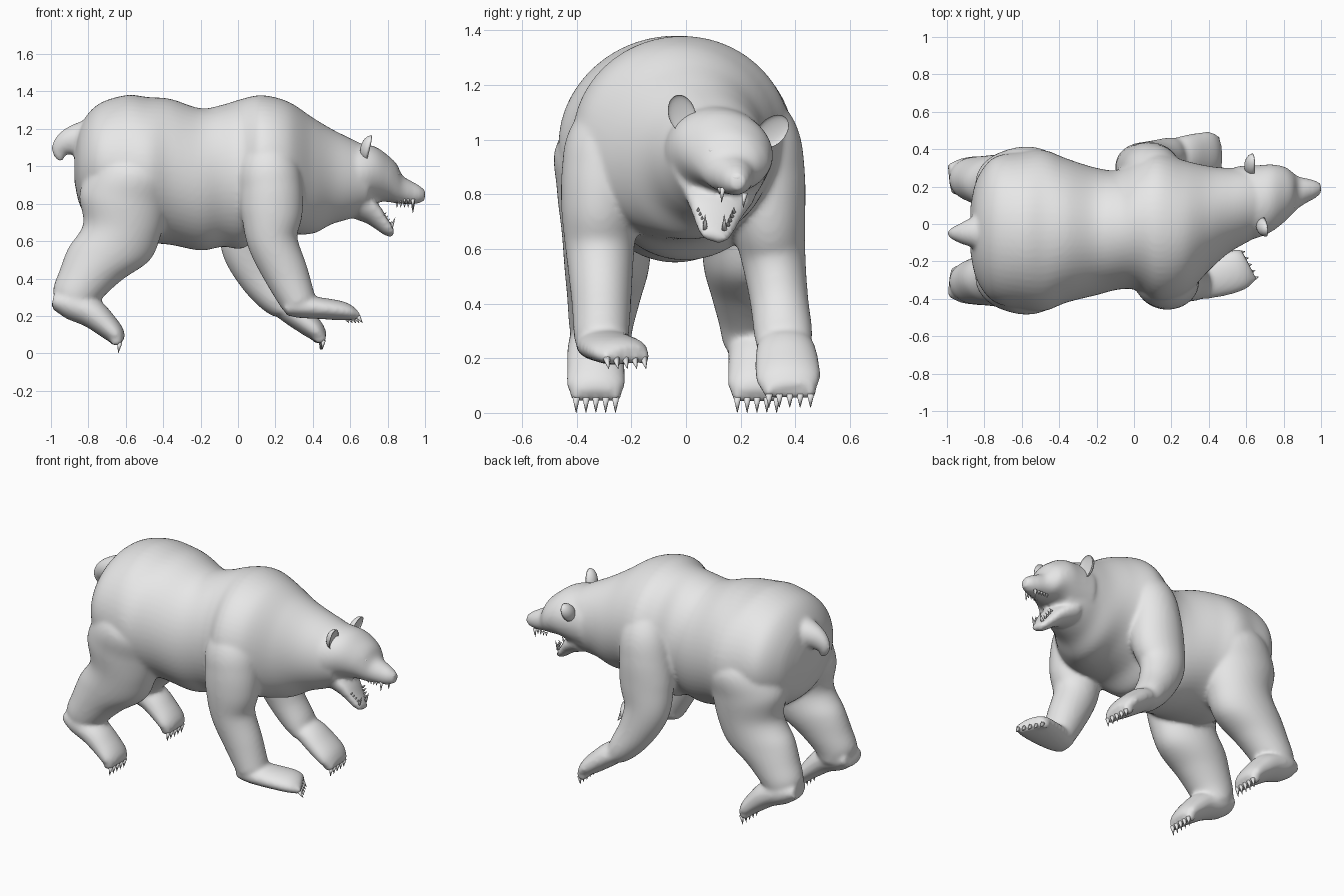
import bpy, bmesh, math
from mathutils import Vector, Matrix

cube = bpy.data.objects.get("Cube")
if cube:
    bpy.data.objects.remove(cube, do_unlink=True)

# One plain grey material
grey = bpy.data.materials.new("plain_grey")
grey.use_nodes = True
colour = (.8, .8, .8, 1)
grey.diffuse_color = colour
grey.node_tree.nodes["Principled BSDF"].inputs["Base Color"].default_value = colour


def finish(name, bm):
    """Turn a bmesh into a smooth shaded object."""
    bmesh.ops.recalc_face_normals(bm, faces=bm.faces[:])
    for face in bm.faces:
        face.smooth = True
    mesh = bpy.data.meshes.new(name)
    bm.to_mesh(mesh)
    bm.free()
    mesh.materials.append(grey)
    obj = bpy.data.objects.new(name, mesh)
    bpy.context.scene.collection.objects.link(obj)
    return obj


def smooth_path(stations, steps=6):
    """Resample the stations with a flowing spline."""
    pts = [Vector(s) for s in stations]
    last = len(pts) - 1
    path = []
    for i in range(last):
        a, b, c, d = (pts[min(max(j, 0), last)] for j in range(i - 1, i + 3))
        for k in range(steps):
            t = k / steps
            path.append((b * 2 + (c - a) * t + (a * 2 - b * 5 + c * 4 - d) * t**2
                         + (b * 3 - a - c * 3 + d) * t**3) * .5)
    return path + [pts[-1]]


def loft(bm, stations, axis=None, roll=0, scoop=1, sides=56):
    """Skin elliptical rings; a station is x, y, z, half thickness, half width.
    A scoop below one flattens the upper half."""
    path = smooth_path(stations)
    rings = []
    for i, p in enumerate(path):
        step = path[min(i + 1, len(path) - 1)] - path[max(i - 1, 0)]
        tangent = Vector(axis or step[:3]).normalized()
        side = Vector((0, 1, 0))
        side = (side - tangent * side.dot(tangent)).normalized()
        side.rotate(Matrix.Rotation(roll, 3, tangent))
        up = tangent.cross(side)
        centre = Vector(p[:3])
        thick, wide = max(p[3], .005), max(p[4], .005)
        ring = []
        for k in range(sides):
            angle = math.tau * k / sides
            rise = math.sin(angle)
            rise *= scoop if rise > 0 else 1
            ring.append(bm.verts.new(centre + side * wide * math.cos(angle)
                                     + up * thick * rise))
        rings.append(ring)
    for low, high in zip(rings, rings[1:]):
        for k in range(sides):
            n = (k + 1) % sides
            bm.faces.new((low[k], low[n], high[n], high[k]))
    bm.faces.new(rings[0][::-1])
    bm.faces.new(rings[-1])


def spike(bm, base, direction, length, radius):
    """Add one claw or tooth."""
    d = Vector(direction).normalized()
    place = Matrix.Translation(Vector(base) + d * length / 2)
    turn = d.to_track_quat('Z', 'Y').to_matrix().to_4x4()
    bmesh.ops.create_cone(bm, cap_ends=True, segments=8, radius1=radius,
                          radius2=.001, depth=length, matrix=place @ turn)


def ball(bm, centre, size, turn=Matrix.Identity(4)):
    """Add an ellipsoid."""
    matrix = Matrix.Translation(centre) @ turn @ Matrix.Diagonal((*size, 1))
    return bmesh.ops.create_uvsphere(bm, u_segments=20, v_segments=14,
                                     radius=1, matrix=matrix)["verts"]


skin = bmesh.new()
FORWARD = (1, 0, 0)

# Torso and neck, from rump to nape
loft(skin, [
    (-.875, -.03, 1, .08, .12), (-.84, -.03, 1, .22, .27),
    (-.75, -.03, 1.01, .32, .385), (-.6, -.035, .99, .39, .42),
    (-.48, -.035, .98, .39, .43), (-.36, -.035, .97, .39, .385),
    (-.2, -.04, .93, .38, .34), (-.08, -.03, .95, .38, .32),
    (.02, 0, .96, .4, .355), (.13, -.015, 1, .38, .4),
    (.27, -.02, .99, .355, .36), (.4, .03, .95, .31, .28),
    (.5, .07, .945, .255, .23), (.6, .1, .935, .215, .2),
    (.7, .12, .93, .17, .17)], FORWARD)

# Skull and muzzle, rolled slightly to one side
loft(skin, [
    (.55, .11, .94, .19, .2), (.66, .12, .95, .17, .195),
    (.74, .14, .955, .145, .18), (.81, .16, .93, .12, .145),
    (.85, .165, .905, .105, .11), (.88, .17, .875, .075, .085),
    (.93, .18, .858, .062, .063), (.97, .185, .85, .047, .047),
    (1, .19, .845, .028, .025)], FORWARD, roll=-.22)

# Open lower jaw with a flattened top
loft(skin, [
    (.64, .12, .82, .1, .14), (.72, .115, .765, .08, .11),
    (.773, .11, .705, .055, .083), (.81, .105, .662, .04, .063),
    (.832, .1, .64, .022, .042)], roll=-.2, scoop=.5)

# Short tapering tail
loft(skin, [
    (-.74, -.04, 1.17, .09, .13), (-.84, -.045, 1.15, .085, .09),
    (-.91, -.05, 1.125, .07, .06), (-.95, -.05, 1.085, .05, .035),
    (-.95, -.05, 1.03, .015, .015)])

# Heavy brows over the eyes
for y, z in ((.095, .98), (.245, .95)):
    ball(skin, (.82, y, z), (.032, .035, .022))


def claws(name, centre, spread, direction, length):
    """Add five toes to the skin and a claw on each."""
    bm = bmesh.new()
    for i in range(-2, 3):
        base = Vector(centre) + Vector(spread) * i
        ball(skin, base - Vector((.018, 0, -.008)), (.035, .021, .028))
        spike(bm, base, direction, length, .014)
    finish(name, bm)


# Right front leg, reaching forward
loft(skin, [
    (.14, -.22, 1.16, .09, .09), (.16, -.28, 1, .16, .15),
    (.175, -.3, .88, .17, .155), (.18, -.315, .75, .165, .142),
    (.185, -.315, .6, .135, .126), (.26, -.31, .42, .118, .11),
    (.325, -.31, .27, .095, .1)])
loft(skin, [
    (.25, -.315, .235, .035, .07), (.32, -.31, .25, .06, .095),
    (.45, -.28, .24, .057, .11), (.56, -.245, .226, .05, .11),
    (.61, -.22, .212, .03, .085)])
claws("right_front_claws", (.605, -.222, .198), (-.018, .034, 0), (.7, .2, -1), .045)

# Left front leg, planted
loft(skin, [
    (.1, .2, 1.17, .09, .09), (.1, .262, 1.02, .15, .145),
    (.085, .283, .88, .165, .152), (.07, .3, .72, .17, .138),
    (.055, .32, .57, .145, .118), (.11, .34, .42, .115, .107),
    (.19, .355, .3, .09, .107), (.24, .36, .24, .065, .1)])
loft(skin, [
    (.19, .36, .27, .05, .09), (.27, .365, .235, .07, .108),
    (.35, .37, .175, .065, .118), (.41, .375, .125, .055, .118),
    (.45, .38, .08, .033, .095)])
claws("left_front_claws", (.45, .38, .07), (-.003, .038, 0), (-.1, 0, -1), .05)

# Hind legs share one shape, the left one closer to the middle
thigh = [
    (-.56, .22, 1.13, .14, .13), (-.56, .27, .98, .22, .205),
    (-.61, .285, .82, .24, .188), (-.62, .29, .66, .21, .165),
    (-.69, .29, .53, .22, .155), (-.785, .3, .42, .17, .135),
    (-.855, .31, .32, .135, .118), (-.87, .31, .25, .1, .105)]
hind_foot = [
    (-.985, .31, .28, .045, .08), (-.9, .32, .265, .08, .105),
    (-.79, .33, .22, .08, .105), (-.71, .33, .155, .067, .106),
    (-.655, .33, .1, .052, .106), (-.63, .33, .065, .03, .085)]
for side, sign, shift in (("right", -1, 0), ("left", 1, -.07)):
    for shape, axis in ((thigh, (-.15, 0, -1)), (hind_foot, None)):
        loft(skin, [(x, y * sign + shift, z, t, w) for x, y, z, t, w in shape], axis)
    claws(side + "_hind_claws", (-.632, .33 * sign + shift, .058),
          (0, .036, 0), (-.15, 0, -1), .058)

# Fuse all skin parts into one soft surface
body = finish("body", skin)
remesh = body.modifiers.new("fuse", 'REMESH')
remesh.mode = 'VOXEL'
remesh.voxel_size = .012
remesh.use_smooth_shade = True
soften = body.modifiers.new("soften", 'SMOOTH')
soften.factor = .5
soften.iterations = 8

# Cupped ears
for name, centre, direction in (("right_ear", (.7, -.015, 1.095), (.25, -.3, 1)),
                                ("left_ear", (.635, .315, 1.03), (.1, .75, .75))):
    up = Vector(direction).normalized()
    front = Vector((1, .1, -.2))
    front = (front - up * front.dot(up)).normalized()
    turn = Matrix((front, up.cross(front), up)).transposed().to_4x4()
    ear = bmesh.new()
    for vert in ball(ear, (0, 0, 0), (.045, .05, .072)):
        vert.co.x *= -.3 if vert.co.x > 0 else 1
    ear.transform(Matrix.Translation(centre) @ turn)
    finish(name, ear)

# Eyes and nose
for name, centre, size in (("right_eye", (.848, .095, .96), (.013, .015, .011)),
                           ("left_eye", (.848, .25, .93), (.013, .015, .011)),
                           ("nose", (.983, .187, .86), (.016, .026, .016))):
    bm = bmesh.new()
    ball(bm, centre, size)
    finish(name, bm)

# Teeth: a long fang and a row of small teeth on each side of both jaws
teeth = bmesh.new()
for sign in (-1, 1):
    spike(teeth, (.935, .175 + sign * .04, .815 - sign * .01), (0, -.1, -1), .055, .011)
    spike(teeth, (.818, .105 + sign * .035, .67), (.4, 0, 1), .06, .01)
    for k in range(4):
        spike(teeth, (.85 + k * .02, .17 + sign * .048, .815 - sign * .01),
              (0, 0, -1), .025, .008)
        spike(teeth, (.775 + k * .01, .11 + sign * (.065 - k * .007), .735 - k * .016),
              (.7, 0, .7), .025, .008)
finish("teeth", teeth)
